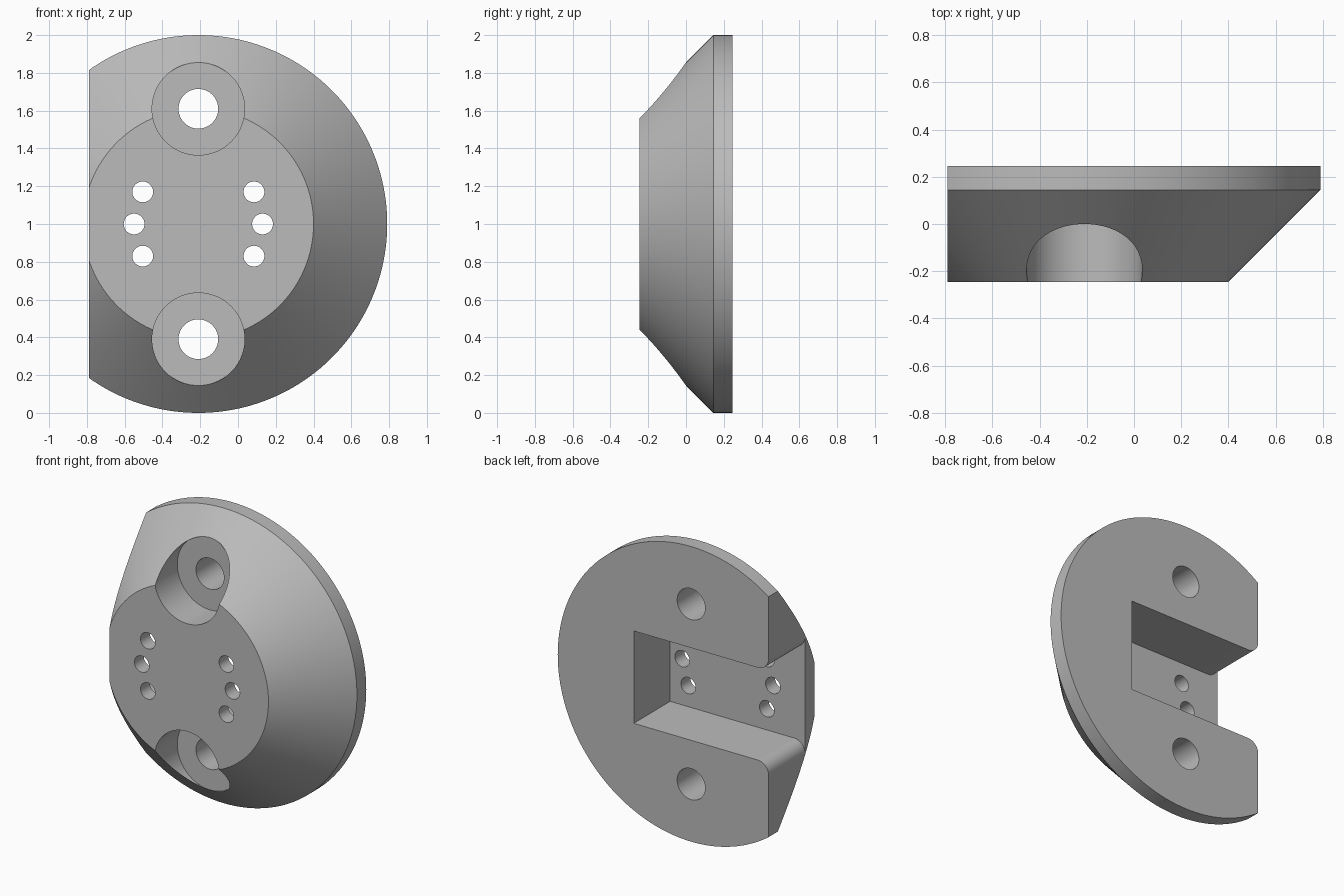
import bpy, bmesh, math
from math import sin, cos, pi, radians

cube = bpy.data.objects.get("Cube")
if cube:
    bpy.data.objects.remove(cube)

CX, CZ = -0.21, 1.0          # disc axis
FRONT, BACK = -0.245, 0.245  # front and back faces
FLAT = -0.79                 # flat side


def circle(x, z, r, n=64):
    return [(x + r * cos(2 * pi * i / n), z + r * sin(2 * pi * i / n)) for i in range(n)]


def loft(name, sections):
    """Closed solid through (y, outline) sections with matching point counts."""
    bm = bmesh.new()
    rings = [[bm.verts.new((x, y, z)) for x, z in pts] for y, pts in sections]
    n = len(rings[0])
    for a, b in zip(rings, rings[1:]):
        for i in range(n):
            j = (i + 1) % n
            bm.faces.new((a[i], a[j], b[j], b[i]))
    bm.faces.new(rings[0])
    bm.faces.new(rings[-1])
    bmesh.ops.recalc_face_normals(bm, faces=bm.faces)
    mesh = bpy.data.meshes.new(name)
    bm.to_mesh(mesh)
    bm.free()
    obj = bpy.data.objects.new(name, mesh)
    bpy.context.collection.objects.link(obj)
    return obj


# Bevelled disc: front face, cone, rim
disc = loft("mounting_disc", [(y, circle(CX, CZ, r, 160)) for y, r in
                              ((FRONT, 0.61), (0.145, 1.0), (BACK, 1.0))])

# Flat side
bm = bmesh.new()
bm.from_mesh(disc.data)
bmesh.ops.bisect_plane(bm, geom=bm.verts[:] + bm.edges[:] + bm.faces[:],
                       plane_co=(FLAT, 0, 0), plane_no=(-1, 0, 0), clear_outer=True)
bmesh.ops.holes_fill(bm, edges=[e for e in bm.edges if e.is_boundary])
bmesh.ops.recalc_face_normals(bm, faces=bm.faces)
bm.to_mesh(disc.data)
bm.free()

cutters = []


def cut(name, outline, y0, y1):
    cutters.append(loft(name, [(y0, outline), (y1, outline)]))


# Bolt holes with counterbores
for name, dz in (("upper", 0.61), ("lower", -0.61)):
    cut(name + "_counterbore", circle(CX, CZ + dz, 0.245, 96), -0.5, 0.0)
    cut(name + "_bolt_hole", circle(CX, CZ + dz, 0.105), -0.5, 0.5)

# Two arcs of small holes
for base in (0, 180):
    for step in (-30, 0, 30):
        a = radians(base + step)
        cut("small_hole", circle(CX + 0.34 * cos(a), CZ + 0.34 * sin(a), 0.055, 48), -0.5, 0.5)

# Rear slot, open on the flat side, with rounded mouth corners
R, HALF = 0.08, 0.313
upper = [(0.22, CZ + HALF)]
for i in range(13):
    a = radians(-90 - 90 * i / 12)
    upper.append((FLAT + R + R * cos(a), CZ + HALF + R + R * sin(a)))
upper.append((-1.0, CZ + HALF + R))
cut("rear_slot", upper + [(x, 2 * CZ - z) for x, z in reversed(upper)], -0.145, 0.5)

# Apply the cuts, then drop the cutters
for c in cutters:
    c.hide_render = True
    mod = disc.modifiers.new(c.name, "BOOLEAN")
    mod.operation, mod.solver, mod.object = "DIFFERENCE", "EXACT", c
graph = bpy.context.evaluated_depsgraph_get()
disc.data = bpy.data.meshes.new_from_object(disc.evaluated_get(graph))
disc.modifiers.clear()
for c in cutters:
    bpy.data.objects.remove(c)

# Plain grey material
grey = bpy.data.materials.new("plain_grey")
grey.use_nodes = True
colour = (0.5, 0.5, 0.5, 1)
grey.diffuse_color = colour
grey.node_tree.nodes["Principled BSDF"].inputs["Base Color"].default_value = colour
disc.data.materials.clear()
disc.data.materials.append(grey)

bpy.ops.object.select_all(action="DESELECT")
disc.select_set(True)
bpy.context.view_layer.objects.active = disc
bpy.ops.object.shade_smooth_by_angle(angle=radians(30))
